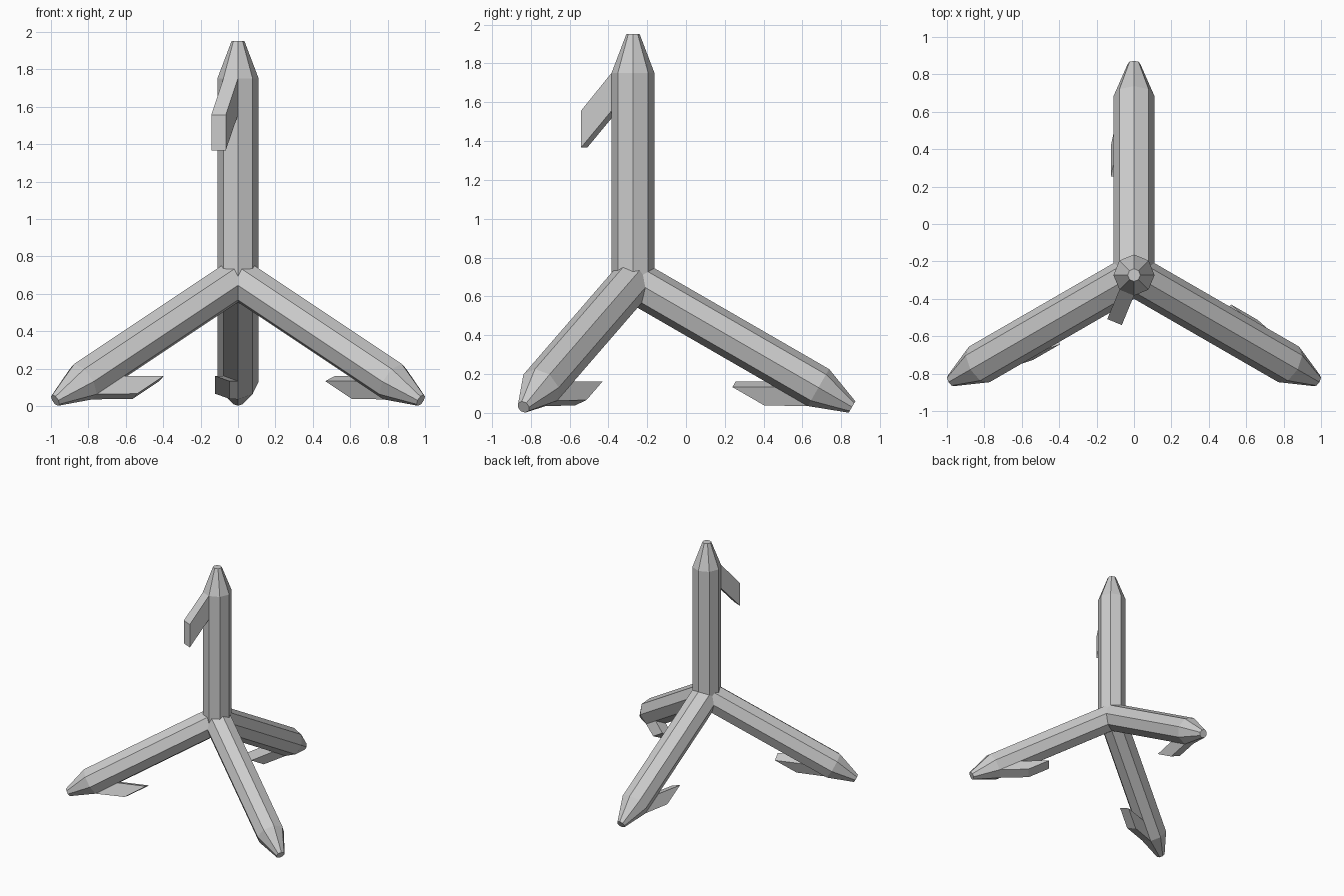
import bpy, bmesh
from math import sin, cos, radians
from mathutils import Vector

if "Cube" in bpy.data.objects:
    bpy.data.objects.remove(bpy.data.objects["Cube"])

HUB = Vector((0, -0.273, 0.682))   # point where the four spikes meet
R, R_TIP = 0.11, 0.034             # shaft and tip radius
TAPER = 0.2                        # length of the pointed end

grey = bpy.data.materials.new("light_grey_metal")
grey.diffuse_color = (0.6, 0.6, 0.6, 1)
grey.use_nodes = True
grey.node_tree.nodes["Principled BSDF"].inputs["Base Color"].default_value = grey.diffuse_color


def make_object(name, bm):
    bmesh.ops.recalc_face_normals(bm, faces=bm.faces[:])
    mesh = bpy.data.meshes.new(name)
    bm.to_mesh(mesh)
    bm.free()
    mesh.materials.append(grey)
    bpy.context.collection.objects.link(bpy.data.objects.new(name, mesh))


def loft(name, rings):
    """Closed solid skinned through rings of equal point count."""
    bm = bmesh.new()
    loops = [[bm.verts.new(p) for p in ring] for ring in rings]
    n = len(loops[0])
    for a, b in zip(loops, loops[1:]):
        for i in range(n):
            bm.faces.new((a[i], a[(i + 1) % n], b[(i + 1) % n], b[i]))
    bm.faces.new(loops[0])
    bm.faces.new(loops[-1])
    make_object(name, bm)


def spike(name, axis, under, side, length, reach):
    """Eight-sided spike with a swept-back barb on one facet."""
    def ring(s, r):
        return [HUB + axis * s + (under * cos(t) + side * sin(t)) * r
                for t in (radians(45 * i) for i in range(8))]

    shoulder = length - TAPER
    loft(name + "_shaft", [ring(0, R), ring(shoulder, R), ring(length, R_TIP)])

    # barb: slanted block, one facet wide, leaning back toward the hub
    t = radians(22.5)
    out = under * cos(t) + side * sin(t)
    across = side * cos(t) - under * sin(t)
    half = R * sin(t)
    base = R * cos(t)

    def barb_ring(r, high, low):
        return [HUB + axis * s + out * r + across * w
                for s, w in ((high, -half), (high, half), (low, half), (low, -half))]

    sink = 0.006                   # bury the root slightly in the shaft
    slope = 0.19 / (reach - base) * sink
    loft(name + "_barb", [
        barb_ring(base - sink, shoulder + slope, shoulder - 0.195 + slope),
        barb_ring(reach, shoulder - 0.195, shoulder - 0.385)])


# upright spike
spike("upright", Vector((0, 0, 1)), Vector((0, -1, 0)), Vector((-1, 0, 0)),
      1.952 - HUB.z, 0.272)

# three legs, sloping down 30 degrees
for name, deg in (("back_leg", 90), ("left_leg", 210), ("right_leg", 330)):
    p = radians(deg)
    flat = Vector((cos(p), sin(p), 0))
    down = Vector((0, 0, -1))
    c, s = cos(radians(30)), sin(radians(30))
    spike(name, flat * c + down * s, down * c - flat * s,
          Vector((-sin(p), cos(p), 0)), 1.303, 0.22)
